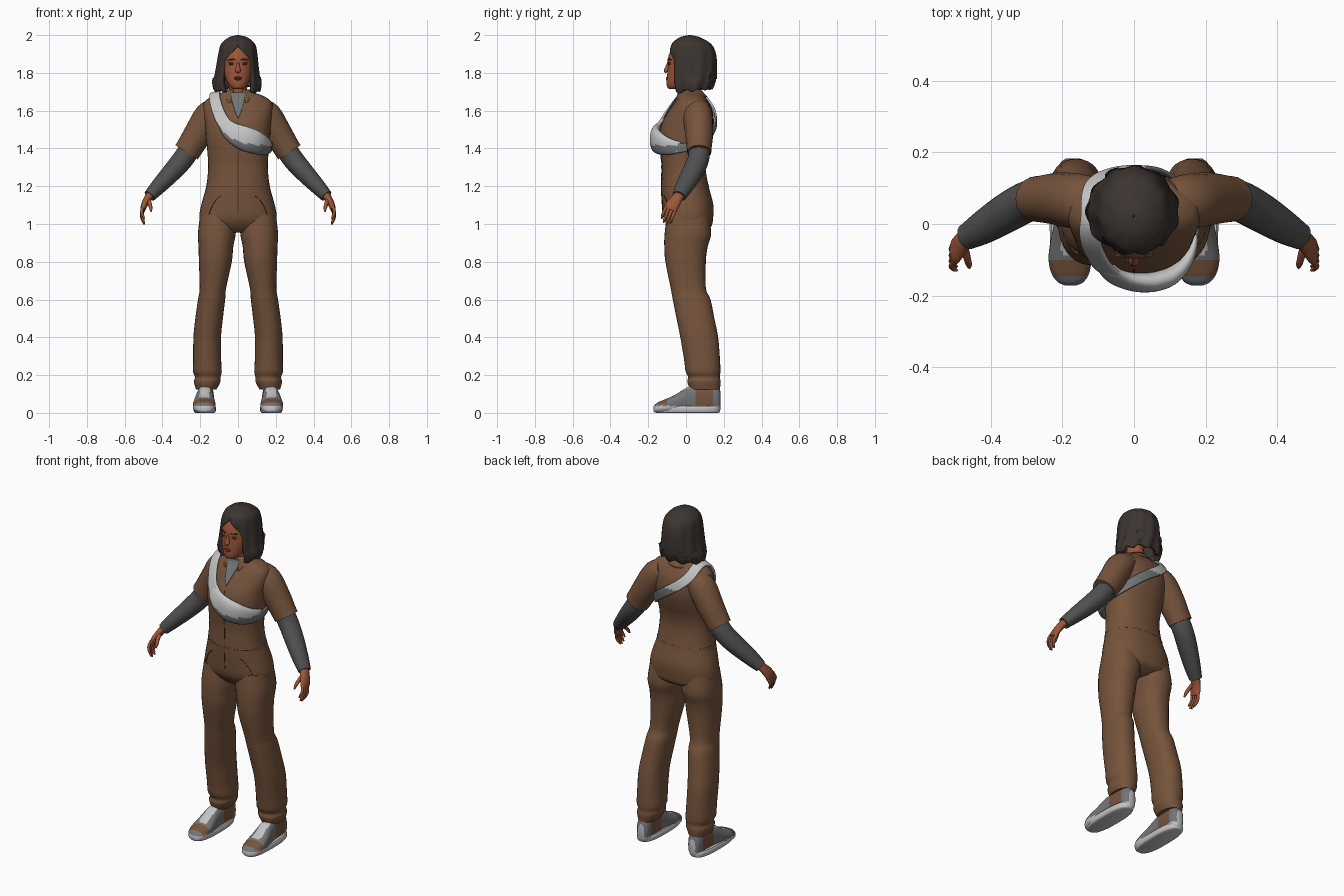
import bpy, bmesh, math
from mathutils import Vector
from mathutils.bvhtree import BVHTree


def colour(name, r, g, b):
    m = bpy.data.materials.new(name)
    m.diffuse_color = (r, g, b, 1)
    return m


SUIT = colour("brown cloth", 0.18, 0.088, 0.045)
SEAM = colour("dark seam", 0.07, 0.035, 0.02)
SKIN = colour("skin", 0.33, 0.095, 0.04)
LIPS = colour("lips", 0.24, 0.05, 0.03)
HAIR = colour("dark hair", 0.045, 0.035, 0.03)
KNIT = colour("charcoal knit", 0.08, 0.08, 0.082)
GREY = colour("mid grey", 0.17, 0.175, 0.18)
PALE = colour("pale grey", 0.55, 0.55, 0.55)


def interp(keys, n=4):
    """Smooth curve through tuples of numbers."""
    out = []
    for i in range(len(keys) - 1):
        p = [keys[max(0, min(len(keys) - 1, i + k))] for k in (-1, 0, 1, 2)]
        for s in range(n):
            t = s / n
            out.append(tuple(
                0.5 * (2 * b + (c - a) * t + (2 * a - 5 * b + 4 * c - d) * t * t
                       + (3 * b - a - 3 * c + d) * t ** 3)
                for a, b, c, d in zip(*p)))
    out.append(tuple(keys[-1]))
    return out


def skin(name, rings, mats, rule=None, closed=True, mirror=False, solid=0):
    """Join rows of points into a surface; closed rows get end caps."""
    bm = bmesh.new()
    rows = [[bm.verts.new(p) for p in r] for r in rings]
    n = len(rows[0])
    for i in range(len(rows) - 1):
        for j in range(n if closed else n - 1):
            k = (j + 1) % n
            f = bm.faces.new((rows[i][j], rows[i][k], rows[i + 1][k], rows[i + 1][j]))
            if rule:
                f.material_index = rule(f.calc_center_median(), i / len(rows), j / n)
    if closed:
        bm.faces.new(rows[0])
        bm.faces.new(rows[-1])
    else:
        bmesh.ops.remove_doubles(bm, verts=bm.verts, dist=0.0005)
    bmesh.ops.recalc_face_normals(bm, faces=bm.faces)
    me = bpy.data.meshes.new(name)
    bm.to_mesh(me)
    bm.free()
    for m in mats:
        me.materials.append(m)
    for p in me.polygons:
        p.use_smooth = True
    me.set_sharp_from_angle(angle=math.radians(50))
    ob = bpy.data.objects.new(name, me)
    bpy.context.collection.objects.link(ob)
    if solid:
        m = ob.modifiers.new("thickness", 'SOLIDIFY')
        m.thickness = solid
        m.offset = -1
    if mirror:
        ob.modifiers.new("mirror", 'MIRROR')
    return ob


def unit(n, e=2.0):
    """Points of a unit superellipse."""
    for k in range(n):
        a = 2 * math.pi * k / n
        c, s = math.cos(a), math.sin(a)
        yield (math.copysign(abs(c) ** (2 / e), c), math.copysign(abs(s) ** (2 / e), s))


def loft(name, keys, mats, e=2.0, n=32, **kw):
    """Level rings: z, centre x, centre y, half width, half depth."""
    rings = [[(cx + rx * c, cy + ry * s, z) for c, s in unit(n, e)]
             for z, cx, cy, rx, ry in interp(keys)]
    return skin(name, rings, mats, **kw)


def tube(name, pts, mats, hint=(0, 1, 0), e=2.0, n=20, **kw):
    """Rings across a path: x, y, z, half size across hint, half size along hint."""
    rings = []
    for i, p in enumerate(pts):
        t = (Vector(pts[min(i + 1, len(pts) - 1)][:3]) - Vector(pts[max(i - 1, 0)][:3])).normalized()
        h = Vector(hint[i] if isinstance(hint, list) else hint)
        v = (h - t * h.dot(t)).normalized()
        u = t.cross(v)
        rings.append([Vector(p[:3]) + u * (p[3] * c) + v * (p[4] * s) for c, s in unit(n, e)])
    return skin(name, rings, mats, **kw)


def ball(name, loc, size, mat, mirror=False):
    x, y, z = loc
    keys = [(z + size[2] * math.sin(a), x, y, size[0] * math.cos(a), size[1] * math.cos(a))
            for a in [math.radians(d) for d in (-85, -50, 0, 50, 85)]]
    loft(name, keys, [mat], n=16, mirror=mirror)


# Jumpsuit body
torso = loft("jumpsuit_torso", [
    (.955, 0, .01, .12, .07), (.985, 0, .02, .185, .112), (1.03, 0, .013, .205, .13),
    (1.1, 0, .01, .195, .135), (1.2, 0, -.005, .168, .125), (1.3, 0, -.012, .158, .115),
    (1.38, 0, -.012, .162, .122), (1.46, 0, -.003, .17, .138), (1.53, 0, .01, .175, .138),
    (1.6, 0, .025, .185, .115), (1.645, 0, .03, .178, .09), (1.675, 0, .03, .14, .07),
    (1.70, 0, .02, .075, .055), (1.71, 0, .02, .06, .05)], [SUIT], e=2.25, n=40)
body = BVHTree.FromPolygons([v.co for v in torso.data.vertices],
                            [tuple(p.vertices) for p in torso.data.polygons])


def ribbon(name, keys, mats, off, e=4.0, **kw):
    """Band laid on the torso: rough x, y, z, half width, half thickness."""
    pts, hints = [], []
    for k in interp(keys, 6):
        co, no, _, _ = body.find_nearest(Vector(k[:3]))
        co = co + no * (off + k[4])
        pts.append((*co, k[3], k[4]))
        hints.append(no)
    # Even out the snapped path
    for _ in range(2):
        pts = [pts[i] if i in (0, len(pts) - 1) else tuple(
            (a + 2 * b + c) / 4 for a, b, c in zip(pts[i - 1], pts[i], pts[i + 1]))
            for i in range(len(pts))]
        hints = [(hints[max(i - 1, 0)] + hints[i] * 2 + hints[min(i + 1, len(hints) - 1)]).normalized()
                 for i in range(len(hints))]
    return tube(name, pts, mats, hint=hints, e=e, **kw)


# Trouser legs with gathered cuffs
loft("trouser_leg", [
    (1.05, .105, .01, .095, .11), (.95, .112, .01, .1, .123), (.88, .117, 0, .092, .115),
    (.8, .12, -.002, .087, .107), (.66, .133, .012, .07, .093), (.6, .14, .03, .072, .1),
    (.5, .153, .05, .073, .1), (.4, .163, .07, .073, .1), (.28, .163, .085, .074, .095),
    (.22, .162, .09, .076, .092), (.19, .16, .095, .068, .084), (.165, .163, .095, .07, .088),
    (.125, .168, .1, .055, .08)], [SUIT], e=2.2, mirror=True)

# Short sleeves, knit forearms
tube("short_sleeve", interp([
    (.1, .055, 1.615, .055, .07), (.15, .062, 1.575, .078, .078), (.21, .07, 1.48, .075, .074),
    (.25, .07, 1.415, .071, .067), (.272, .07, 1.38, .07, .064)]), [SUIT], mirror=True)
tube("knit_sleeve", interp([
    (.24, .07, 1.42, .055, .057), (.29, .066, 1.345, .056, .057), (.35, .035, 1.275, .051, .056),
    (.42, -.008, 1.2, .042, .048), (.468, -.036, 1.148, .033, .037)]), [KNIT], mirror=True)

# Hands: palm, four fingers, thumb
tube("palm", interp([
    (.455, -.028, 1.165, .024, .028), (.48, -.05, 1.132, .02, .03),
    (.497, -.073, 1.098, .017, .036), (.503, -.083, 1.075, .013, .034)]), [SKIN], mirror=True)
for i in range(4):
    t = i - 1.5
    x, y, z = .502, -.081 - t * .016, 1.083 + t * .007
    k = (.85, 1, .97, .8)[i]
    tube("finger_%d" % (i + 1), interp([
        (x, y, z, .009, .009), (x + .008, y - .015 * k, z - .035 * k, .0085, .0085),
        (x + .002, y - .025 * k, z - .062 * k, .0075, .0075),
        (x - .006, y - .031 * k, z - .082 * k, .004, .004)], 3), [SKIN], n=10, mirror=True)
tube("thumb", interp([
    (.476, -.058, 1.135, .012, .012), (.468, -.09, 1.11, .011, .011),
    (.462, -.112, 1.085, .009, .009), (.46, -.122, 1.066, .004, .004)], 3), [SKIN], n=10, mirror=True)


# Shoes
def shoe_rule(c, i, j):
    if c.z < .036:
        return 0
    if abs(c.x - .176) < .026 and -.085 < c.y < .04 and c.z > .07:
        return 0
    return 2 if (-.145 < c.y < -.095 and c.z > .045) or .045 < c.y < .145 else 1


shoe = [(.183, .17, .065, .02, .045), (.17, .17, .07, .036, .068), (.13, .171, .075, .043, .075),
        (.05, .173, .073, .045, .073), (0, .176, .066, .048, .066), (-.05, .178, .05, .056, .05),
        (-.1, .179, .038, .06, .038), (-.14, .178, .03, .052, .03), (-.163, .177, .024, .035, .022),
        (-.172, .177, .022, .015, .012)]
skin("shoe", [[(cx + rx * c, y, cz + rz * s) for c, s in unit(48, 2.5)]
              for y, cx, cz, rx, rz in interp(shoe)], [PALE, GREY, SUIT], rule=shoe_rule, mirror=True)
loft("shoe_sole", [(z, .176, .006, .057 + g, .172 + g) for z, g in
                   ((0, -.008), (.006, 0), (.025, .003), (.036, -.002))], [PALE], e=2.7, mirror=True)

# Neck, head and face
loft("neck", [(1.62, 0, .02, .055, .05), (1.69, 0, .012, .047, .047), (1.77, 0, .01, .048, .05)], [SKIN])
loft("head", [
    (1.714, 0, -.064, .02, .02), (1.722, 0, -.058, .036, .04), (1.745, 0, -.045, .054, .058),
    (1.785, 0, -.028, .07, .072), (1.83, 0, -.01, .08, .087), (1.88, 0, .01, .084, .105),
    (1.93, 0, .02, .078, .095), (1.965, 0, .02, .05, .06)], [SKIN])
tube("nose", interp([(0, -.09, 1.858, .006, .008), (0, -.099, 1.832, .009, .01),
                     (0, -.104, 1.812, .015, .013), (0, -.1, 1.803, .008, .007)]), [SKIN])
ball("upper_lip", (0, -.098, 1.775), (.023, .009, .005), LIPS)
ball("lower_lip", (0, -.097, 1.766), (.019, .01, .006), LIPS)
ball("eye", (.034, -.0875, 1.845), (.013, .006, .0045), HAIR, mirror=True)
ball("eyelid", (.034, -.088, 1.852), (.017, .006, .005), SKIN, mirror=True)
tube("eyebrow", interp([(.015, -.0955, 1.868, .002, .003), (.034, -.0915, 1.873, .004, .003),
                        (.053, -.077, 1.868, .002, .003)]), [HAIR], mirror=True)

# Bobbed hair parted around the face: z, centre y, half width, half depth, opening in degrees
rows = []
for z, cy, rx, ry, gap in interp([
        (2.0, .02, .004, .004, 0), (1.99, .02, .045, .05, 0), (1.965, .025, .08, .092, 0),
        (1.94, .03, .095, .112, 2), (1.905, .033, .102, .123, 22), (1.87, .035, .107, .126, 37),
        (1.83, .035, .112, .127, 42), (1.78, .035, .12, .127, 42), (1.735, .035, .13, .12, 40),
        (1.695, .033, .124, .106, 38)]):
    g, row = math.radians(max(gap, 0)), []
    for k in range(61):
        a = g + (2 * math.pi - 2 * g) * k / 60
        low = max(0, min(1, (1.95 - z) / .2))
        w = 1 + (.012 + .015 * low) * math.sin(11 * a + 9 * z) * min(1, rx / .08)
        lift = low * (.012 * (1 - math.cos(a)) + .008 * math.sin(9 * a)) * (z < 1.76)
        row.append((-rx * w * math.sin(a) - .004 * low, cy - ry * w * math.cos(a), z + lift))
    rows.append(row)
skin("bob_hair", rows, [HAIR], closed=False, solid=.026)

# Shirt collar and undershirt
rows = []
for t in (0, .3, .65, 1):
    row = []
    for k in range(41):
        a = math.radians(24 + 312 * k / 40)
        front = max(0, math.cos(a)) ** 3
        spread = 1 + .25 * front * t
        row.append(((.058 + .03 * t) * math.sin(a) * spread,
                    .02 - (.058 + .035 * t) * math.cos(a),
                    1.712 - .038 * t - .055 * front * t))
    rows.append(row)
skin("collar", rows, [SUIT], closed=False, solid=.006)
ribbon("undershirt", [(0, -.14, 1.575, .003, .003), (0, -.11, 1.62, .02, .003),
                      (0, -.06, 1.665, .035, .003), (0, -.04, 1.695, .035, .003)], [GREY], .002)

# Front zip, waist seam, hip pockets
ribbon("front_zip", [(0, -.2, z, .0025, .0015) for z in (1.06, 1.2, 1.35, 1.48, 1.57)], [SEAM], 0, n=8)
for s, side in ((1, "left"), (-1, "right")):
    ribbon(side + "_pocket_edge", [(s * .12, -.2, 1.15, .002, .0015), (s * .15, -.15, 1.12, .002, .0015),
           (s * .175, -.12, 1.06, .002, .0015), (s * .185, -.1, 1.02, .002, .0015)], [SEAM], 0, n=8)
loft("waist_seam", [(1.196, 0, -.004, .169, .1262), (1.2, 0, -.005, .17, .127),
                    (1.204, 0, -.0055, .1685, .1255)], [SUIT], e=2.25, n=40)

# Cross-body strap
ribbon("bag_strap", [
    (.17, -.06, 1.40, .024, .006), (.19, .03, 1.41, .024, .006), (.14, .12, 1.45, .025, .006),
    (.05, .17, 1.52, .026, .006), (-.05, .16, 1.59, .027, .006), (-.11, .12, 1.65, .028, .006),
    (-.128, .03, 1.72, .029, .007), (-.125, -.06, 1.66, .03, .007), (-.105, -.12, 1.59, .032, .007),
    (-.07, -.16, 1.53, .034, .007), (-.02, -.17, 1.48, .034, .007)],
    [PALE, GREY], .006, rule=lambda c, i, j: 1 if c.y > -.05 and c.z < 1.56 else 0)

# Chest pouch, pale above and grey below
ribbon("chest_pouch", [
    (-.085, -.15, 1.55, .032, .01), (-.04, -.17, 1.495, .05, .02), (.03, -.18, 1.455, .064, .028),
    (.1, -.16, 1.43, .062, .028), (.155, -.1, 1.41, .046, .018), (.185, -.03, 1.405, .028, .009)],
    [PALE, GREY], -.004, e=2.3, n=32,
    rule=lambda c, i, j: 1 if math.cos(2 * math.pi * j) > .85 - 1.1 * i else 0)
